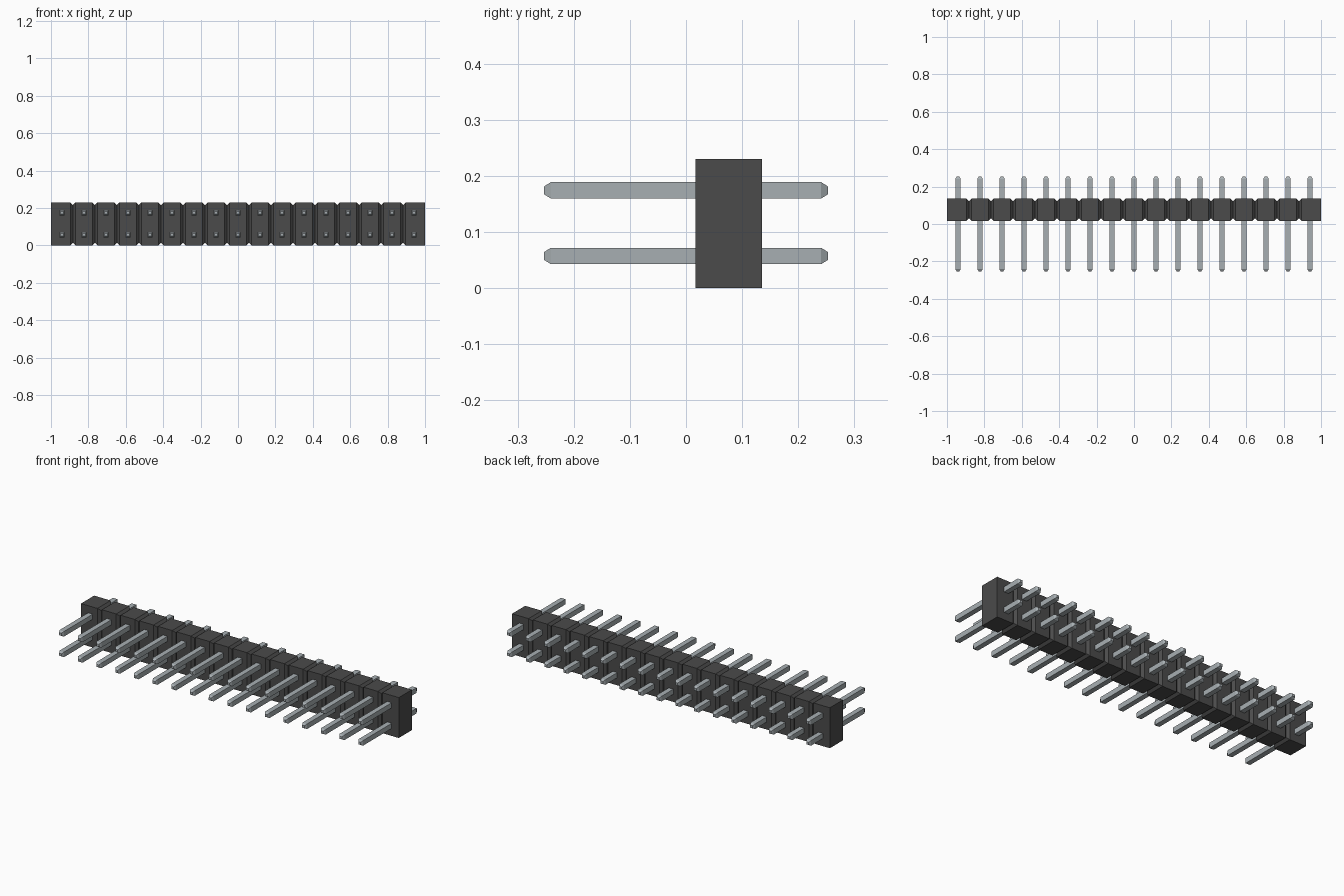
import bpy
import bmesh
from mathutils import Vector

if "Cube" in bpy.data.objects:
    bpy.data.objects.remove(bpy.data.objects["Cube"], do_unlink=True)

COLUMNS = 17
PITCH = 2.0 / COLUMNS
GROOVE = 0.014                    # chamfer between neighbouring segments
BODY_Y, BODY_Z = 0.076, 0.115     # body centre
HALF_Y, HALF_Z = 0.059, 0.115     # body half sizes
PIN_ROWS = {"lower": 0.0575, "upper": 0.1745}
PIN_HALF, TIP_HALF = 0.0145, 0.007
PIN_END, TAPER = 0.253, 0.012


def make_material(name, color):
    mat = bpy.data.materials.new(name)
    mat.use_nodes = True
    mat.diffuse_color = color
    bsdf = next(n for n in mat.node_tree.nodes if n.type == 'BSDF_PRINCIPLED')
    bsdf.inputs["Base Color"].default_value = color
    return mat


def loft(name, sections, axis, material):
    """Skin rectangles (position, half_u, half_v) along the axis 'X' or 'Y'."""
    bm = bmesh.new()
    rings = []
    for pos, hu, hv in sections:
        corners = [(-hu, -hv), (hu, -hv), (hu, hv), (-hu, hv)]
        rings.append([bm.verts.new((pos, u, v) if axis == 'X' else (u, pos, v))
                      for u, v in corners])
    for a, b in zip(rings, rings[1:]):
        for i in range(4):
            j = (i + 1) % 4
            bm.faces.new((a[i], a[j], b[j], b[i]))
    bm.faces.new(rings[0])
    bm.faces.new(rings[-1])
    bmesh.ops.recalc_face_normals(bm, faces=bm.faces)
    mesh = bpy.data.meshes.new(name)
    bm.to_mesh(mesh)
    bm.free()
    mesh.materials.append(material)
    obj = bpy.data.objects.new(name, mesh)
    bpy.context.collection.objects.link(obj)
    return obj


black = make_material("black plastic", (0.07, 0.07, 0.07, 1))
metal = make_material("tinned metal", (0.39, 0.43, 0.45, 1))

# Housing: one long block pinched by a V groove at every segment joint
sections = [(-1.0, HALF_Y, HALF_Z)]
for i in range(1, COLUMNS):
    x = -1.0 + i * PITCH
    sections += [(x - GROOVE, HALF_Y, HALF_Z),
                 (x, HALF_Y - GROOVE, HALF_Z - GROOVE),
                 (x + GROOVE, HALF_Y, HALF_Z)]
sections.append((1.0, HALF_Y, HALF_Z))
housing = loft("housing", sections, 'X', black)
housing.location = Vector((0, BODY_Y, BODY_Z))

# Pins: square bars with tapered tips, all sharing one mesh
pin_sections = [(-PIN_END, TIP_HALF, TIP_HALF),
                (-PIN_END + TAPER, PIN_HALF, PIN_HALF),
                (PIN_END - TAPER, PIN_HALF, PIN_HALF),
                (PIN_END, TIP_HALF, TIP_HALF)]
pin_mesh = None
for row, z in PIN_ROWS.items():
    for i in range(COLUMNS):
        name = f"{row}_pin_{i + 1:02d}"
        if pin_mesh is None:
            pin = loft(name, pin_sections, 'Y', metal)
            pin_mesh = pin.data
        else:
            pin = bpy.data.objects.new(name, pin_mesh)
            bpy.context.collection.objects.link(pin)
        pin.location = Vector((-1.0 + (i + 0.5) * PITCH, 0, z))
